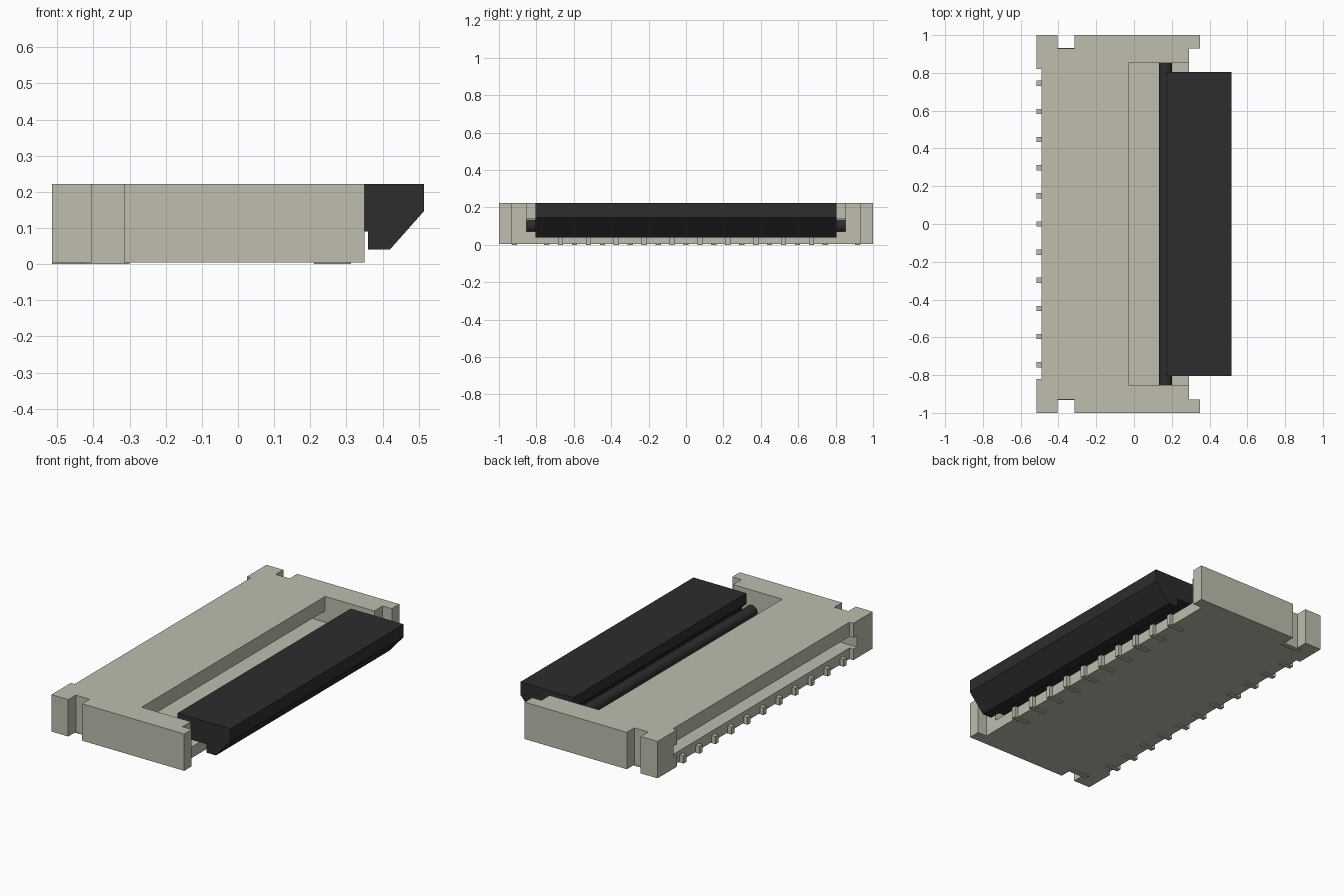
import bpy, bmesh, math
from mathutils import Vector

cube = bpy.data.objects.get("Cube")
if cube:
    bpy.data.objects.remove(cube, do_unlink=True)


def material(name, rgb):
    m = bpy.data.materials.new(name)
    m.use_nodes = True
    m.diffuse_color = (*rgb, 1)
    m.node_tree.nodes["Principled BSDF"].inputs["Base Color"].default_value = (*rgb, 1)
    return m


CREAM = material("cream plastic", (0.52, 0.51, 0.42))
BLACK = material("black plastic", (0.026, 0.026, 0.026))


def prism(name, points, depth, mat):
    """Extrude a closed outline of 3D points along the depth vector."""
    bm = bmesh.new()
    face = bm.faces.new([bm.verts.new(p) for p in points])
    new = bmesh.ops.extrude_face_region(bm, geom=[face])["geom"]
    bmesh.ops.translate(bm, vec=Vector(depth),
                        verts=[v for v in new if isinstance(v, bmesh.types.BMVert)])
    bmesh.ops.recalc_face_normals(bm, faces=bm.faces)
    me = bpy.data.meshes.new(name)
    bm.to_mesh(me)
    bm.free()
    me.materials.append(mat)
    ob = bpy.data.objects.new(name, me)
    bpy.context.collection.objects.link(ob)
    return ob


def side_prism(name, profile, half_width, mat):
    """Extrude an x-z profile across the width, centred on y = 0."""
    return prism(name, [(x, -half_width, z) for x, z in profile],
                 (0, 2 * half_width, 0), mat)


def box(name, x0, x1, y0, y1, z0, z1, mat):
    return prism(name, [(x0, y0, z0), (x1, y0, z0), (x1, y1, z0), (x0, y1, z0)],
                 (0, 0, z1 - z0), mat)


# Housing: mirrored plan outline with corner notches and end ears
half = [(-0.49, 0.82), (-0.515, 0.82), (-0.515, 1), (-0.405, 1), (-0.405, 0.93),
        (-0.315, 0.93), (-0.315, 1), (0.35, 1), (0.35, 0.93), (0.29, 0.93)]
outline = half + [(x, -y) for x, y in reversed(half)]
housing = prism("housing", [(x, y, 0.005) for x, y in outline], (0, 0, 0.217), CREAM)

# Cable slot right through the housing, opening into the front recess
cutter = side_prism("slot_cutter", [(-1, 0.07), (1, 0.07), (1, 0.5), (-0.03, 0.5),
                                    (-0.03, 0.137), (-1, 0.137)], 0.853, CREAM)
cutter.hide_render = True
cut = housing.modifiers.new("slot", "BOOLEAN")
cut.operation = "DIFFERENCE"
cut.solver = "EXACT"
cut.object = cutter
bpy.context.view_layer.objects.active = housing
bpy.ops.object.modifier_apply(modifier=cut.name)
bpy.data.objects.remove(cutter, do_unlink=True)

# Hinged locking flap
side_prism("locking_flap", [(0.17, 0.222), (0.515, 0.222), (0.515, 0.147), (0.42, 0.04),
                            (0.36, 0.04), (0.36, 0.09), (0.2, 0.09), (0.2, 0.13),
                            (0.17, 0.16)], 0.805, BLACK)

# Round hinge rod
rod = side_prism("hinge_rod", [(0.167 + 0.035 * math.cos(a * math.tau / 24),
                                0.1 + 0.035 * math.sin(a * math.tau / 24))
                               for a in range(24)], 0.852, BLACK)
bpy.ops.object.select_all(action="DESELECT")
rod.select_set(True)
bpy.context.view_layer.objects.active = rod
bpy.ops.object.shade_smooth_by_angle(angle=math.radians(30))

# Rear contacts: foot under the housing with a short upright tip
for i in range(11):
    y = (i - 5) * 0.149
    side = prism(f"rear_contact_{i + 1}",
                 [(-0.515, y - 0.014, 0), (-0.43, y - 0.014, 0), (-0.43, y - 0.014, 0.006),
                  (-0.488, y - 0.014, 0.006), (-0.488, y - 0.014, 0.045),
                  (-0.515, y - 0.014, 0.045)], (0, 0.028, 0), CREAM)

# Front contacts, staggered between the rear ones
for i in range(10):
    y = (i - 4.5) * 0.149
    prism(f"front_contact_{i + 1}",
          [(0.21, y - 0.014, 0), (0.312, y - 0.014, 0), (0.312, y - 0.014, 0.068),
           (0.288, y - 0.014, 0.068), (0.288, y - 0.014, 0.006),
           (0.21, y - 0.014, 0.006)], (0, 0.028, 0), CREAM)

# Solder tabs beneath the corner notches
for name, s in (("back", 1), ("front", -1)):
    box(f"{name}_solder_tab", -0.43, -0.30, s * 0.917 - 0.014, s * 0.917 + 0.014,
        0, 0.006, CREAM)
